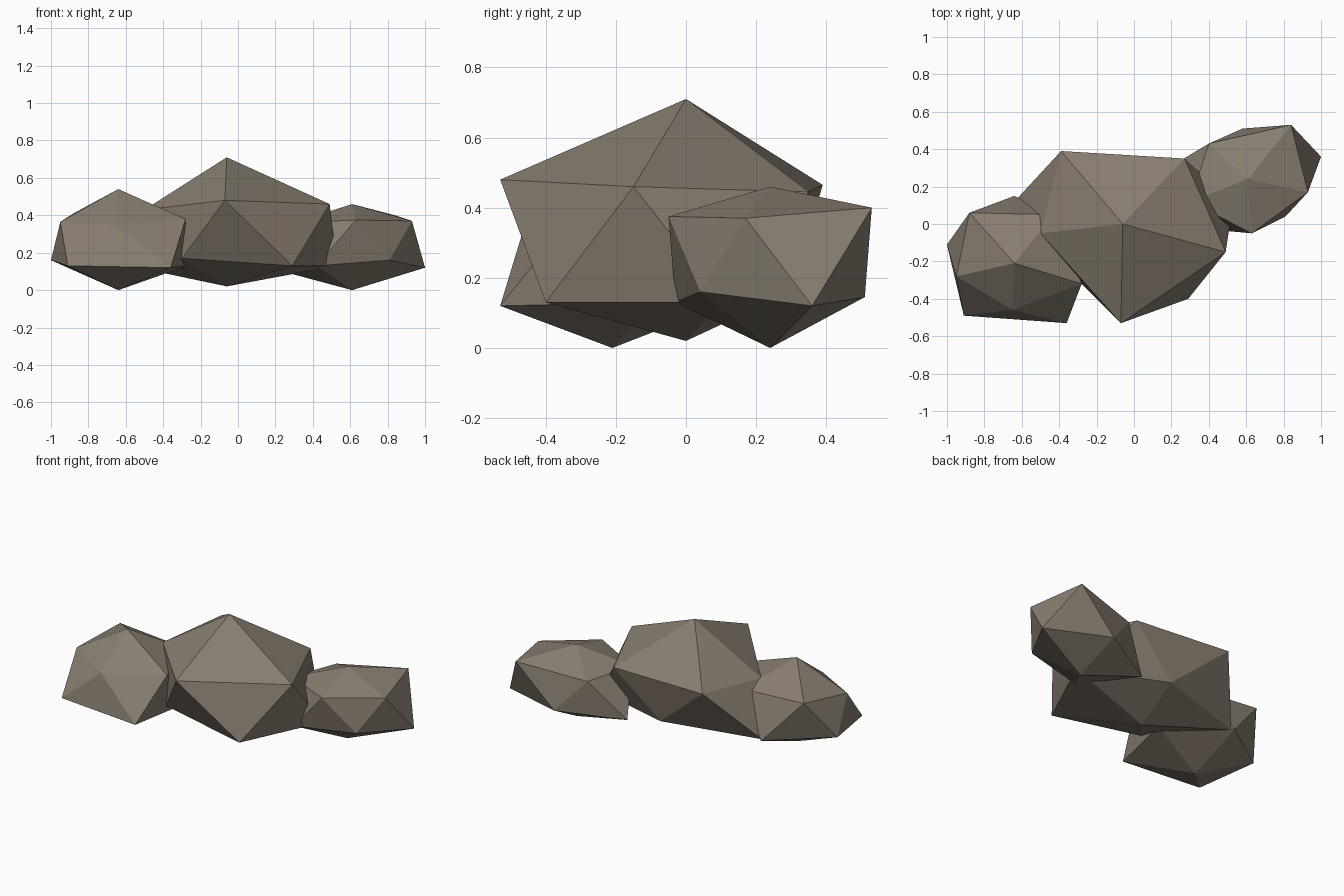
import bpy
import bmesh

if "Cube" in bpy.data.objects:
    bpy.data.objects.remove(bpy.data.objects["Cube"])

# One flat stone colour
stone = bpy.data.materials.new("warm grey stone")
stone.diffuse_color = (0.25, 0.21, 0.165, 1.0)
stone.use_nodes = True
stone.node_tree.nodes["Principled BSDF"].inputs["Base Color"].default_value = stone.diffuse_color


def make_rock(name, top, upper, lower, bottom):
    """Rough twenty-sided rock: two staggered rings of five corners, capped top and bottom.
    Rings run counter-clockwise; lower[i] sits between upper[i] and upper[i + 1]."""
    bm = bmesh.new()
    t, b = bm.verts.new(top), bm.verts.new(bottom)
    up = [bm.verts.new(p) for p in upper]
    lo = [bm.verts.new(p) for p in lower]
    for i in range(5):
        j = (i + 1) % 5
        bm.faces.new((t, up[i], up[j]))
        bm.faces.new((up[i], lo[i], up[j]))
        bm.faces.new((lo[i], lo[j], up[j]))
        bm.faces.new((b, lo[j], lo[i]))
    bmesh.ops.recalc_face_normals(bm, faces=bm.faces)
    mesh = bpy.data.meshes.new(name)
    bm.to_mesh(mesh)
    bm.free()
    mesh.materials.append(stone)
    obj = bpy.data.objects.new(name, mesh)
    bpy.context.collection.objects.link(obj)
    return obj


# Large middle rock
make_rock(
    "middle_rock",
    top=(-0.06, 0.0, 0.71),
    upper=[(-0.07, -0.53, 0.48), (0.49, -0.15, 0.46), (0.27, 0.35, 0.445),
           (-0.39, 0.39, 0.465), (-0.50, -0.05, 0.43)],
    lower=[(0.29, -0.40, 0.13), (0.53, 0.11, 0.13), (-0.03, 0.30, 0.16),
           (-0.63, 0.13, 0.14), (-0.30, -0.30, 0.17)],
    bottom=(-0.06, 0.0, 0.02),
)

# Medium rock on the left, towards the front
make_rock(
    "left_rock",
    top=(-0.64, -0.21, 0.54),
    upper=[(-0.65, -0.46, 0.35), (-0.28, -0.32, 0.38), (-0.43, 0.05, 0.38),
           (-0.88, 0.06, 0.41), (-0.95, -0.28, 0.365)],
    lower=[(-0.36, -0.53, 0.12), (-0.27, -0.10, 0.13), (-0.64, 0.15, 0.14),
           (-1.0, -0.11, 0.16), (-0.91, -0.49, 0.13)],
    bottom=(-0.64, -0.21, 0.0),
)

# Small rock on the right, towards the back
make_rock(
    "right_rock",
    top=(0.61, 0.24, 0.46),
    upper=[(0.63, -0.05, 0.375), (0.93, 0.17, 0.37), (0.84, 0.53, 0.40),
           (0.40, 0.43, 0.35), (0.30, 0.12, 0.36)],
    lower=[(0.81, 0.04, 0.16), (1.0, 0.36, 0.12), (0.58, 0.51, 0.145),
           (0.20, 0.31, 0.11), (0.42, -0.03, 0.13)],
    bottom=(0.61, 0.24, 0.0),
)
